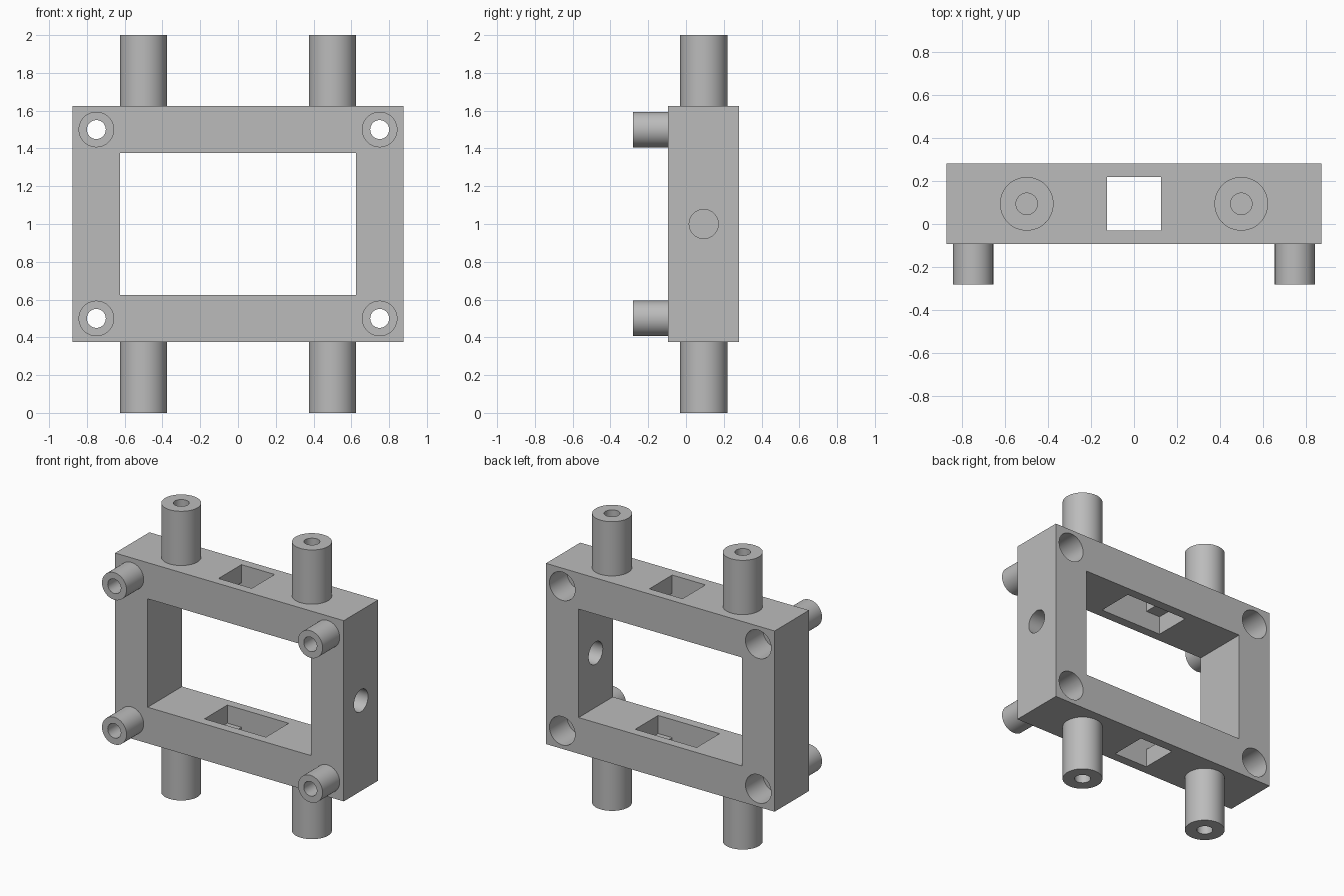
import bpy, bmesh, math
from mathutils import Matrix, Vector

if "Cube" in bpy.data.objects:
    bpy.data.objects.remove(bpy.data.objects["Cube"], do_unlink=True)

SEGMENTS = 64
MID_Y = 0.094            # middle of the frame's depth
FRONT, BACK = -0.094, 0.281
LOW, HIGH = 0.375, 1.625

grey = bpy.data.materials.new("plain grey")
grey.use_nodes = True
grey.diffuse_color = (0.5, 0.5, 0.5, 1)
grey.node_tree.nodes["Principled BSDF"].inputs["Base Color"].default_value = grey.diffuse_color


def add_object(name, bm):
    mesh = bpy.data.meshes.new(name)
    bm.to_mesh(mesh)
    bm.free()
    mesh.materials.append(grey)
    obj = bpy.data.objects.new(name, mesh)
    bpy.context.collection.objects.link(obj)
    return obj


def box(name, low, high):
    bm = bmesh.new()
    low, high = Vector(low), Vector(high)
    bmesh.ops.create_cube(bm, size=1, matrix=Matrix.Translation((low + high) / 2)
                          @ Matrix.Diagonal((*(high - low), 1)))
    return add_object(name, bm)


def lathe(name, profile, position, rotation):
    """Turn (radius, height) points about z, then rotate and place the result."""
    bm = bmesh.new()
    verts = [bm.verts.new((r, 0, h)) for r, h in profile]
    edges = [bm.edges.new(pair) for pair in zip(verts, verts[1:])]
    bmesh.ops.spin(bm, geom=verts + edges, cent=(0, 0, 0), axis=(0, 0, 1),
                   angle=math.tau, steps=SEGMENTS, use_duplicate=False)
    bmesh.ops.remove_doubles(bm, verts=bm.verts, dist=0.0001)
    bmesh.ops.recalc_face_normals(bm, faces=bm.faces)
    bm.transform(Matrix.Translation(position) @ rotation)
    return add_object(name, bm)


def smooth(obj):
    bpy.ops.object.select_all(action="DESELECT")
    obj.select_set(True)
    bpy.context.view_layer.objects.active = obj
    bpy.ops.object.shade_smooth_by_angle(angle=math.radians(30))


def cut(target, cutter):
    mod = target.modifiers.new("cut", "BOOLEAN")
    mod.operation, mod.solver, mod.object = "DIFFERENCE", "EXACT", cutter
    bpy.context.view_layer.objects.active = target
    bpy.ops.object.modifier_apply(modifier=mod.name)
    bpy.data.objects.remove(cutter, do_unlink=True)


UPRIGHT = Matrix.Identity(4)
FORWARD = Matrix.Rotation(math.pi / 2, 4, "X")    # local z points to -y
SIDEWAYS = Matrix.Rotation(math.pi / 2, 4, "Y")   # local z points to +x


def rod(radius, length):
    return [(0, 0), (radius, 0), (radius, length), (0, length)]


# Rectangular frame with its window
frame = box("frame", (-0.875, FRONT, LOW), (0.875, BACK, HIGH))
cut(frame, box("window_cutter", (-0.625, -1, 0.625), (0.625, 1, 1.375)))

# Slots through the top and bottom bars, widened on the inside
cut(frame, box("slot_cutter", (-0.127, MID_Y - 0.125, 0), (0.127, MID_Y + 0.125, 2)))
cut(frame, box("pocket_cutter", (-0.235, MID_Y - 0.125, 0.5), (0.235, MID_Y + 0.125, 1.5)))

# Round hole through the left wall only
cut(frame, lathe("side_hole_cutter", rod(0.077, 0.6), (0.5, MID_Y, 1), SIDEWAYS))

# Corner pegs on the front, with matching sockets in the back
for side, x in (("right", -0.75), ("left", 0.75)):
    for level, z in (("lower", 0.5), ("upper", 1.5)):
        cut(frame, lathe("bore_cutter", rod(0.05, 0.6), (x, 0.4, z), FORWARD))
        cut(frame, lathe("socket_cutter", rod(0.098, 0.31), (x, 0.4, z), FORWARD))
        smooth(lathe(f"{level}_{side}_peg",
                     [(0.05, 0), (0.05, 0.187), (0.094, 0.187), (0.094, 0)],
                     (x, FRONT, z), FORWARD))

# Posts above and below, each with a blind hole in its end
post = [(0, 0.075), (0.05, 0.075), (0.05, 0.375), (0.125, 0.375), (0.125, 0)]
for side, x in (("right", -0.5), ("left", 0.5)):
    smooth(lathe(f"top_{side}_post", post, (x, MID_Y, HIGH), UPRIGHT))
    smooth(lathe(f"bottom_{side}_post", post, (x, MID_Y, LOW),
                 Matrix.Rotation(math.pi, 4, "X")))

smooth(frame)
